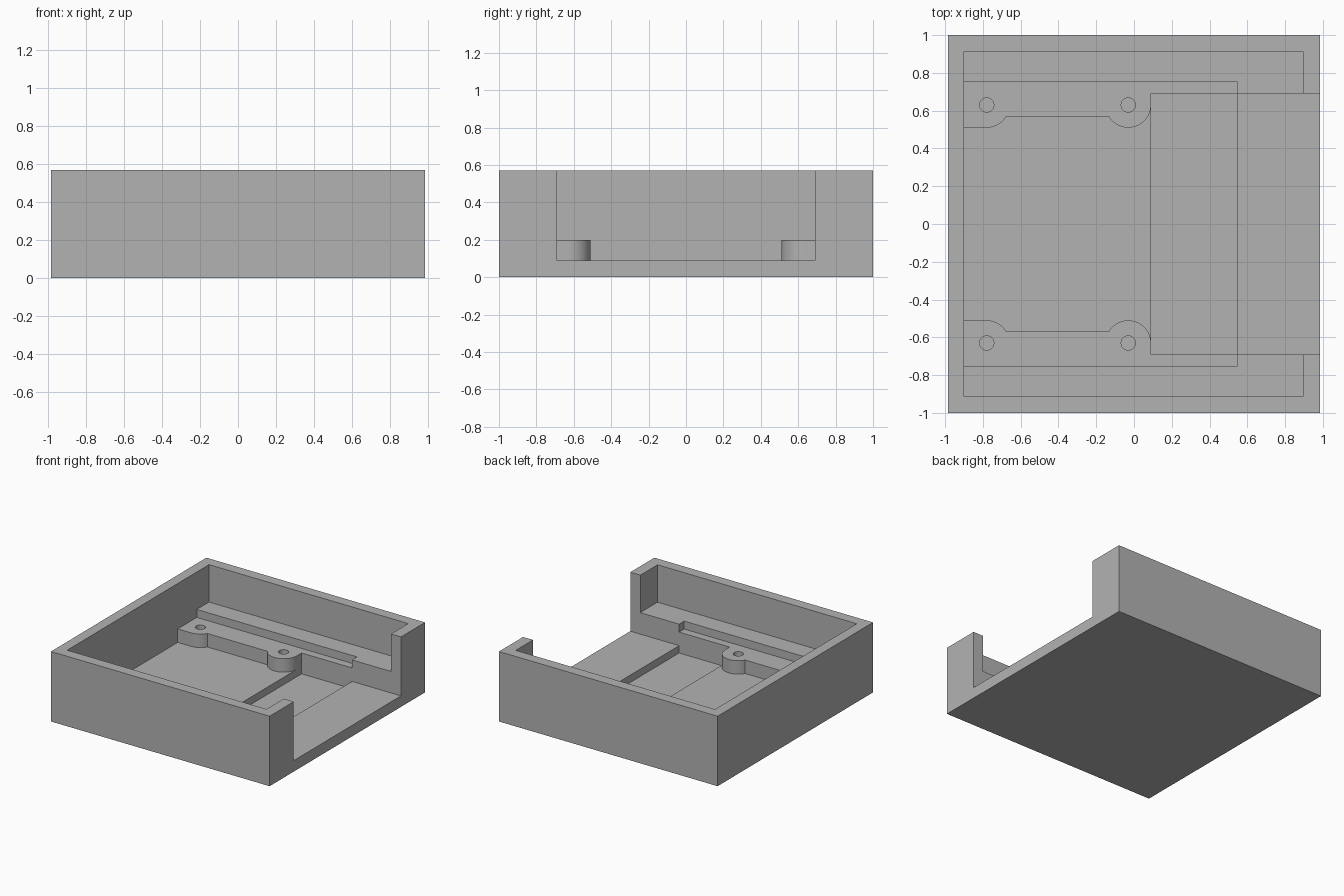
import bpy, bmesh
from math import sin, cos, radians

cube = bpy.data.objects.get("Cube")
if cube:
    bpy.data.objects.remove(cube, do_unlink=True)

# Shared material
grey = bpy.data.materials.new("plain grey")
grey.use_nodes = True
colour = (0.45, 0.45, 0.45, 1)
grey.diffuse_color = colour
grey.node_tree.nodes["Principled BSDF"].inputs["Base Color"].default_value = colour

HEIGHT, ABOVE = 0.57, 0.8
LEDGE, RAIL, FLOOR, SLOT = 0.265, 0.2, 0.09, 0.03
BOSS_Y, BOSS_R, HOLE_R = 0.63, 0.12, 0.038
BOSS_X = (-0.78, -0.03)


def prism(name, outline, bottom, top):
    """Extrude a flat outline between two heights."""
    bm = bmesh.new()
    base = bm.faces.new([bm.verts.new((x, y, bottom)) for x, y in outline])
    ext = bmesh.ops.extrude_face_region(bm, geom=[base])
    verts = [v for v in ext["geom"] if isinstance(v, bmesh.types.BMVert)]
    bmesh.ops.translate(bm, verts=verts, vec=(0, 0, top - bottom))
    bmesh.ops.recalc_face_normals(bm, faces=bm.faces)
    mesh = bpy.data.meshes.new(name)
    bm.to_mesh(mesh)
    bm.free()
    mesh.materials.append(grey)
    obj = bpy.data.objects.new(name, mesh)
    bpy.context.collection.objects.link(obj)
    return obj


def rect(x0, x1, y):
    return [(x0, -y), (x1, -y), (x1, y), (x0, y)]


def arc(cx, cy, r, start, end, steps):
    angles = [radians(start + (end - start) * i / steps) for i in range(steps + 1)]
    return [(cx + r * cos(a), cy + r * sin(a)) for a in angles]


# Outer block
tray = prism("tray", rect(-0.985, 0.985, 1), 0, HEIGHT)

# Floor channel, narrowing around the screw bosses and open on one side
half = [(-0.9, BOSS_Y - BOSS_R)]
half += arc(BOSS_X[0], BOSS_Y, BOSS_R, -90, -30, 10)
half += arc(BOSS_X[1], BOSS_Y, BOSS_R, -150, 0, 24)
half += [(0.09, 0.69), (1.1, 0.69)]
channel = half + [(x, -y) for x, y in reversed(half)]

# Main cavity, rail pocket, channel and the deep cross slot
cutters = [
    prism("cavity_cutter", rect(-0.9, 0.895, 0.912), LEDGE, ABOVE),
    prism("rail_cutter", rect(-0.9, 0.545, 0.755), RAIL, ABOVE),
    prism("channel_cutter", channel, FLOOR, ABOVE),
    prism("slot_cutter", rect(0.09, 0.545, 0.69), SLOT, ABOVE),
]

# Screw holes
for x in BOSS_X:
    for side in (-1, 1):
        ring = arc(x, side * BOSS_Y, HOLE_R, 0, 360, 32)[:-1]
        cutters.append(prism("hole_cutter", ring, FLOOR, ABOVE))

# Carve the block, then drop the cutters
bpy.ops.object.select_all(action="DESELECT")
bpy.context.view_layer.objects.active = tray
tray.select_set(True)
for cutter in cutters:
    cutter.hide_render = True
    mod = tray.modifiers.new("carve", "BOOLEAN")
    mod.operation = "DIFFERENCE"
    mod.solver = "EXACT"
    mod.object = cutter
    bpy.ops.object.modifier_apply(modifier=mod.name)
    bpy.data.objects.remove(cutter, do_unlink=True)

bpy.ops.object.shade_smooth_by_angle(angle=radians(30))
